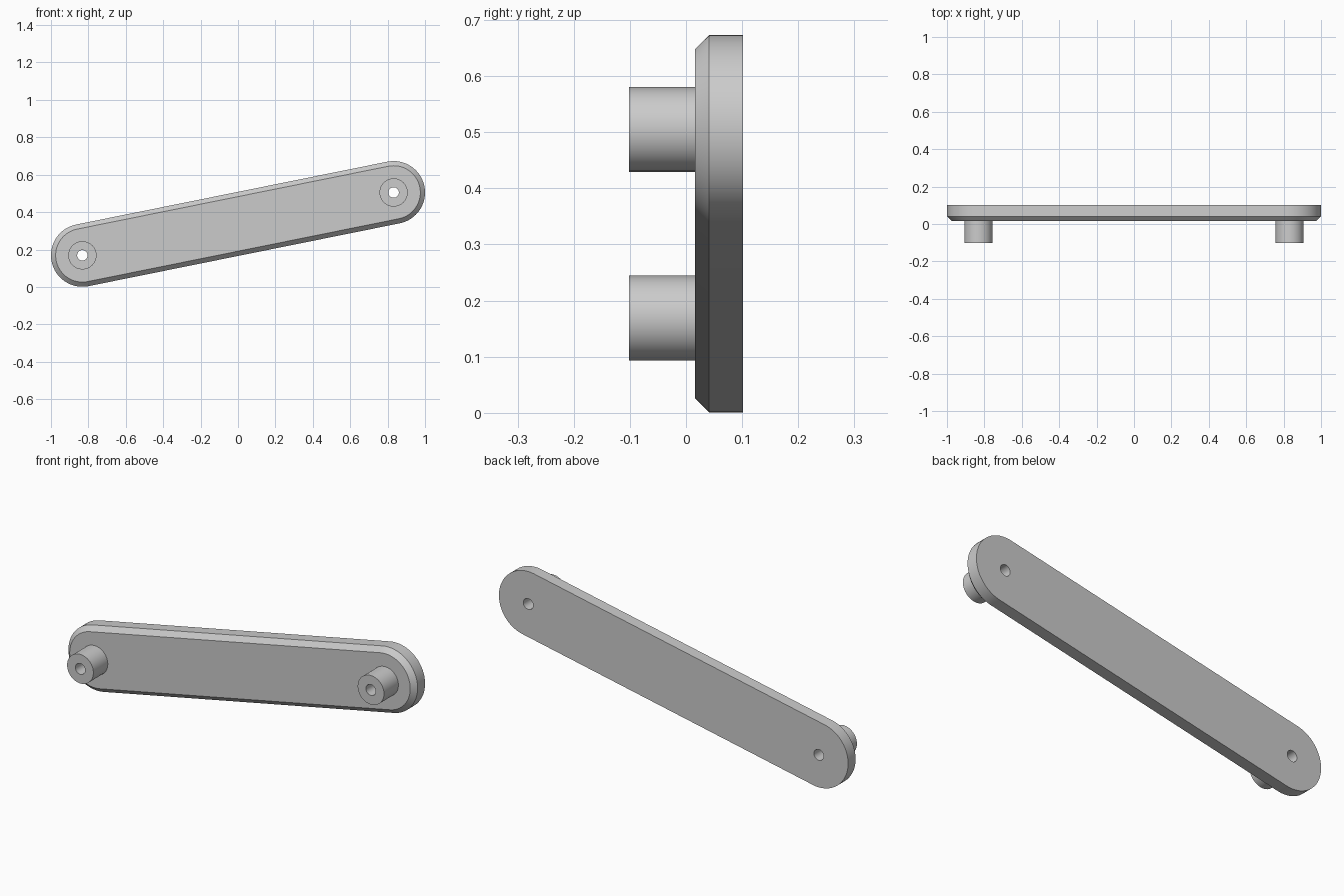
import bpy, bmesh, math
from mathutils import Vector

if "Cube" in bpy.data.objects:
    bpy.data.objects.remove(bpy.data.objects["Cube"])

# Main sizes
ENDS = {"right": Vector((-0.832, 0, 0.169)), "left": Vector((0.832, 0, 0.505))}
END_RADIUS, CHAMFER = 0.168, 0.025
BACK, FRONT, TIP = 0.102, 0.016, -0.102
SPACER_RADIUS, BORE = 0.0755, 0.028
STEPS = 32

grey = bpy.data.materials.new("grey")
grey.use_nodes = True
colour = (0.6, 0.6, 0.6, 1)
grey.diffuse_color = colour
grey.node_tree.nodes["Principled BSDF"].inputs["Base Color"].default_value = colour


def arc(centre, radius, y, start, sweep, count):
    return [Vector((centre.x + radius * math.cos(start + sweep * i / STEPS), y,
                    centre.z + radius * math.sin(start + sweep * i / STEPS)))
            for i in range(count)]


def slot(radius, y):
    """Outline with two rounded ends, following the tilt of the link."""
    d = ENDS["left"] - ENDS["right"]
    tilt = math.atan2(d.z, d.x)
    return (arc(ENDS["left"], radius, y, tilt - math.pi / 2, math.pi, STEPS + 1)
            + arc(ENDS["right"], radius, y, tilt + math.pi / 2, math.pi, STEPS + 1))


def circle(centre, radius, y):
    return arc(centre, radius, y, 0, 2 * math.pi, STEPS)


def loft(bm, outlines):
    """Join a row of matching closed outlines and return their vertices."""
    rings = [[bm.verts.new(p) for p in outline] for outline in outlines]
    for a, b in zip(rings, rings[1:]):
        for i in range(len(a)):
            j = (i + 1) % len(a)
            bm.faces.new((a[i], a[j], b[j], b[i]))
    return rings


def ring_edges(bm, ring):
    return [bm.edges.get((ring[i - 1], ring[i])) for i in range(len(ring))]


def finish(bm, name):
    bmesh.ops.recalc_face_normals(bm, faces=bm.faces)
    mesh = bpy.data.meshes.new(name)
    bm.to_mesh(mesh)
    bm.free()
    mesh.materials.append(grey)
    obj = bpy.data.objects.new(name, mesh)
    bpy.context.collection.objects.link(obj)
    bpy.ops.object.select_all(action="DESELECT")
    obj.select_set(True)
    bpy.context.view_layer.objects.active = obj
    bpy.ops.object.shade_smooth_by_angle(angle=math.radians(30))


# Link plate: chamfered rim, two bores, filled front and back
bm = bmesh.new()
walls = [loft(bm, [slot(END_RADIUS, BACK), slot(END_RADIUS, FRONT + CHAMFER),
                   slot(END_RADIUS - CHAMFER, FRONT)])]
walls += [loft(bm, [circle(c, BORE, BACK), circle(c, BORE, FRONT)]) for c in ENDS.values()]
for side, normal in ((0, (0, 1, 0)), (-1, (0, -1, 0))):
    edges = [e for wall in walls for e in ring_edges(bm, wall[side])]
    bmesh.ops.triangle_fill(bm, edges=edges, normal=normal, use_beauty=True)
finish(bm, "link_plate")

# Hollow spacers on the front of the plate
for side, c in ENDS.items():
    bm = bmesh.new()
    loft(bm, [circle(c, SPACER_RADIUS, FRONT), circle(c, SPACER_RADIUS, TIP),
              circle(c, BORE, TIP), circle(c, BORE, FRONT), circle(c, SPACER_RADIUS, FRONT)])
    bmesh.ops.remove_doubles(bm, verts=bm.verts, dist=1e-5)
    finish(bm, side + "_spacer")
